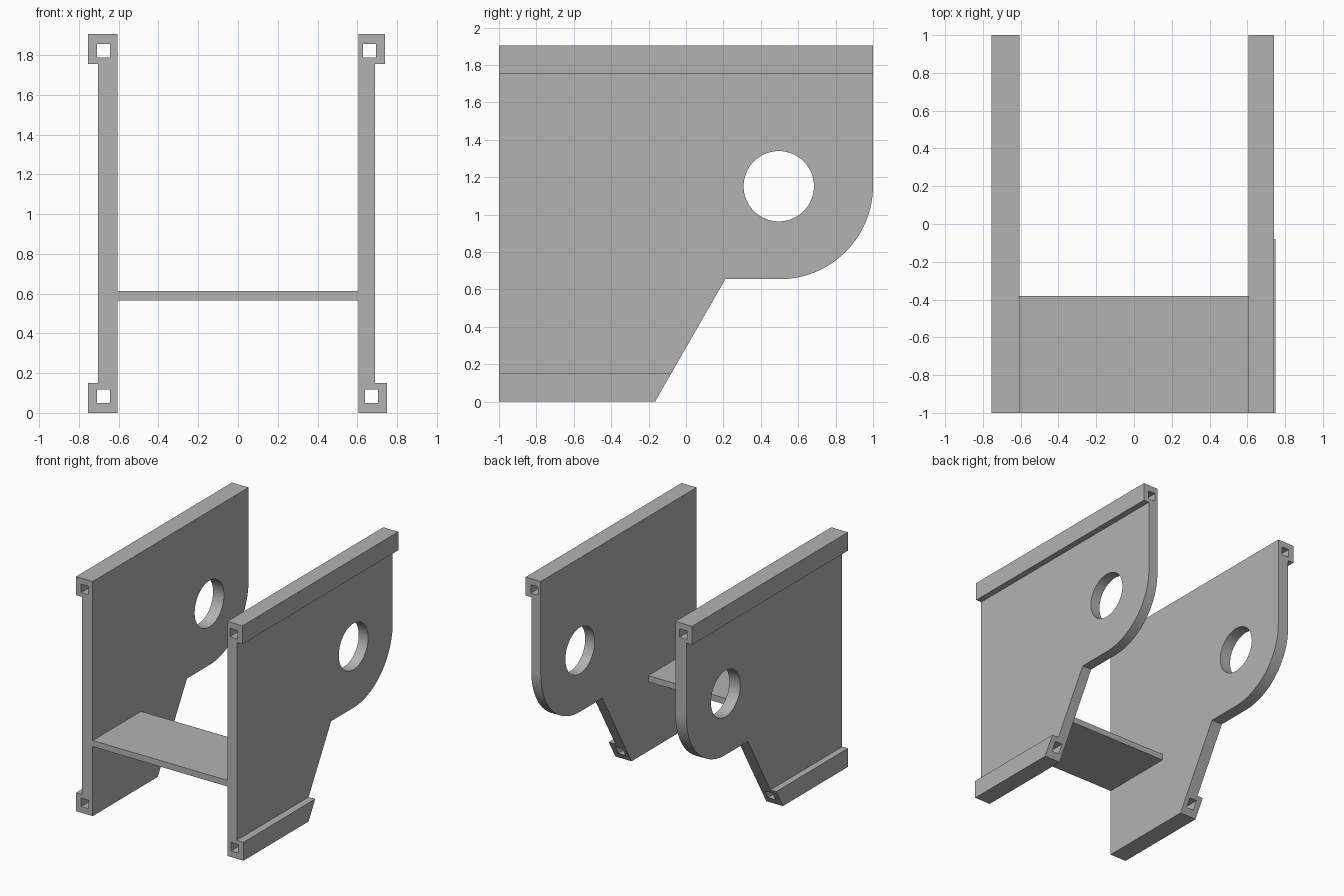
import bpy
import bmesh
from math import cos, sin, pi, radians
from mathutils import Vector

if "Cube" in bpy.data.objects:
    bpy.data.objects.remove(bpy.data.objects["Cube"], do_unlink=True)

grey = bpy.data.materials.new("plain grey")
grey.use_nodes = True
colour = (0.45, 0.45, 0.45, 1)
grey.diffuse_color = colour
grey.node_tree.nodes["Principled BSDF"].inputs["Base Color"].default_value = colour


def prism(name, points, sweep):
    """Extrude a closed outline of 3D points along the sweep vector."""
    bm = bmesh.new()
    face = bm.faces.new([bm.verts.new(p) for p in points])
    out = bmesh.ops.extrude_face_region(bm, geom=[face])
    moved = [v for v in out["geom"] if isinstance(v, bmesh.types.BMVert)]
    bmesh.ops.translate(bm, verts=moved, vec=Vector(sweep))
    bmesh.ops.recalc_face_normals(bm, faces=bm.faces)
    mesh = bpy.data.meshes.new(name)
    bm.to_mesh(mesh)
    bm.free()
    mesh.materials.append(grey)
    obj = bpy.data.objects.new(name, mesh)
    bpy.context.collection.objects.link(obj)
    return obj


def rectangle(x0, x1, z0, z1, y):
    return [(x0, y, z0), (x1, y, z0), (x1, y, z1), (x0, y, z1)]


def arc(cy, cz, r, start, end, steps):
    return [(cy + r * cos(start + (end - start) * i / steps),
             cz + r * sin(start + (end - start) * i / steps)) for i in range(steps + 1)]


def combine(obj, tool, operation):
    """Apply a boolean and discard the helper."""
    bpy.ops.object.select_all(action='DESELECT')
    bpy.context.view_layer.objects.active = obj
    obj.select_set(True)
    tool.hide_render = True
    mod = obj.modifiers.new("shape", 'BOOLEAN')
    mod.operation = operation
    mod.solver = 'EXACT'
    mod.object = tool
    bpy.ops.object.modifier_apply(modifier=mod.name)
    bpy.data.objects.remove(tool, do_unlink=True)


INNER, HEIGHT, RAIL = 0.605, 1.905, 0.15

# Side silhouette: rounded rear lobe and slanted foot
outline = [(-1.1, -0.1), (-0.223, -0.1), (0.21, 0.655)]
outline += arc(0.5, 1.155, 0.5, -pi / 2, 0, 32)
outline += [(1.0, 2.0), (-1.1, 2.0)]
hole = arc(0.496, 1.152, 0.188, 0, 2 * pi, 64)[:-1]


def side_panel(name, s, plate, top, foot, top_bore, foot_bore):
    # Panel section with thickened rails along the top and foot
    section = [(INNER, 0), (foot, 0), (foot, RAIL), (plate, RAIL),
               (plate, HEIGHT - RAIL), (top, HEIGHT - RAIL), (top, HEIGHT), (INNER, HEIGHT)]
    panel = prism(name, [(s * x, -1, z) for x, z in section], (0, 2.1, 0))
    mask = prism("silhouette", [(s * 0.4, y, z) for y, z in outline], (s * 0.6, 0, 0))
    combine(panel, mask, 'INTERSECT')
    # Round opening and square bores through the rails
    cutter = prism("opening", [(s * 0.4, y, z) for y, z in hole], (s * 0.6, 0, 0))
    combine(panel, cutter, 'DIFFERENCE')
    for x, z in ((top_bore, 1.787), (foot_bore, 0.05)):
        bore = prism("bore", rectangle(s * x, s * (x + 0.066), z, z + 0.068, -1.2), (0, 2.4, 0))
        combine(panel, bore, 'DIFFERENCE')
    bpy.ops.object.shade_smooth_by_angle(angle=radians(30))


side_panel("right_side_panel", -1, 0.703, 0.755, 0.755, 0.643, 0.643)
side_panel("left_side_panel", 1, 0.69, 0.74, 0.75, 0.628, 0.638)

# Shelf joining the two panels
prism("cross_shelf", rectangle(-INNER, INNER, 0.564, 0.614, -1), (0, 0.62, 0))
